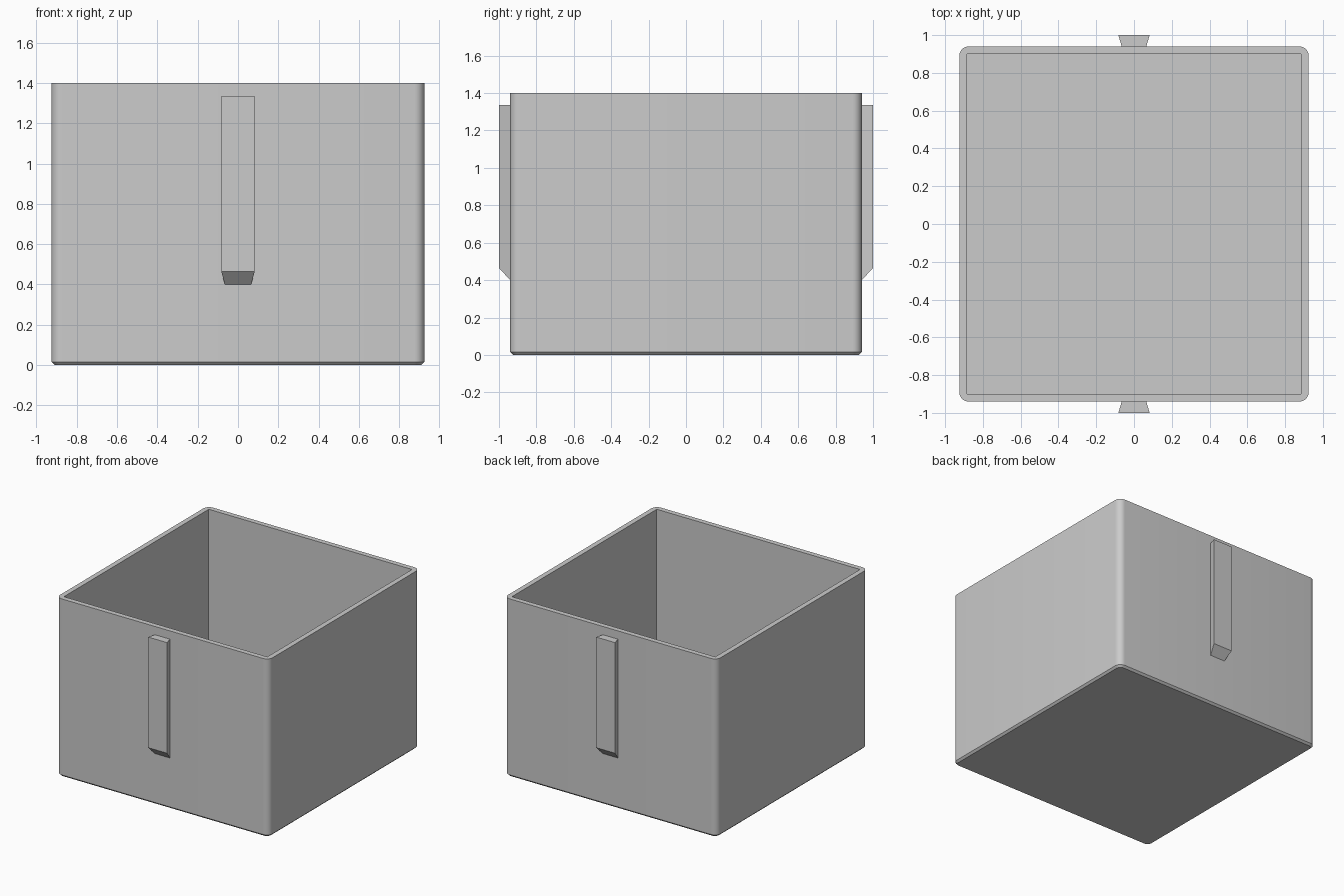
import bpy, bmesh, math

cube = bpy.data.objects.get("Cube")
if cube:
    bpy.data.objects.remove(cube, do_unlink=True)

grey = bpy.data.materials.new("plain grey")
grey.use_nodes = True
colour = (0.6, 0.6, 0.6, 1)
grey.diffuse_color = colour
grey.node_tree.nodes["Principled BSDF"].inputs["Base Color"].default_value = colour

HALF_X, HALF_Y, HEIGHT = 0.925, 0.94, 1.4
WALL, FLOOR, RADIUS, CHAMFER = 0.04, 0.04, 0.05, 0.015
STEPS = 8


def finish(bm, name):
    """Turn a bmesh into a grey object."""
    bmesh.ops.remove_doubles(bm, verts=bm.verts, dist=0.0001)
    bmesh.ops.recalc_face_normals(bm, faces=bm.faces)
    mesh = bpy.data.meshes.new(name)
    bm.to_mesh(mesh)
    bm.free()
    mesh.materials.append(grey)
    obj = bpy.data.objects.new(name, mesh)
    bpy.context.collection.objects.link(obj)
    return obj


def outline(bm, inset, radius, z):
    """Rectangle with rounded corners; radius 0 makes sharp corners."""
    ring = []
    for i, (sx, sy) in enumerate([(1, 1), (-1, 1), (-1, -1), (1, -1)]):
        cx, cy = sx * (HALF_X - inset - radius), sy * (HALF_Y - inset - radius)
        for k in range(STEPS + 1):
            a = (i + k / STEPS) * math.pi / 2
            ring.append(bm.verts.new((cx + radius * math.cos(a),
                                      cy + radius * math.sin(a), z)))
    return ring


# Open box: rounded outside, sharp-cornered inside
bm = bmesh.new()
rings = [outline(bm, *spec) for spec in (
    (CHAMFER, RADIUS - CHAMFER, 0),
    (0, RADIUS, CHAMFER),
    (0, RADIUS, HEIGHT),
    (WALL, 0, HEIGHT),
    (WALL, 0, FLOOR))]
for low, high in zip(rings, rings[1:]):
    for i in range(len(low)):
        j = (i + 1) % len(low)
        bm.faces.new((low[i], low[j], high[j], high[i]))
bm.faces.new(rings[0])
bm.faces.new(rings[-1])
bmesh.ops.dissolve_degenerate(bm, dist=0.0001, edges=bm.edges)
box = finish(bm, "open_box")
bpy.context.view_layer.objects.active = box
box.select_set(True)
bpy.ops.object.shade_smooth_by_angle(angle=math.radians(30))
box.select_set(False)


# Dovetail rails on the front and back walls, sloped at the bottom
def rail(name, side):
    bm = bmesh.new()
    loops = []
    for half, y, bottom in ((0.065, HALF_Y - 0.005, 0.4), (0.065, HALF_Y, 0.4),
                            (0.083, 1.0, 0.465)):
        loops.append([bm.verts.new((x, side * y, z)) for x, z in (
            (-half, bottom), (half, bottom), (half, 1.335), (-half, 1.335))])
    for a, b in zip(loops, loops[1:]):
        for i in range(4):
            j = (i + 1) % 4
            bm.faces.new((a[i], a[j], b[j], b[i]))
    bm.faces.new(loops[0])
    bm.faces.new(loops[-1])
    finish(bm, name)


rail("front_rail", -1)
rail("back_rail", 1)
